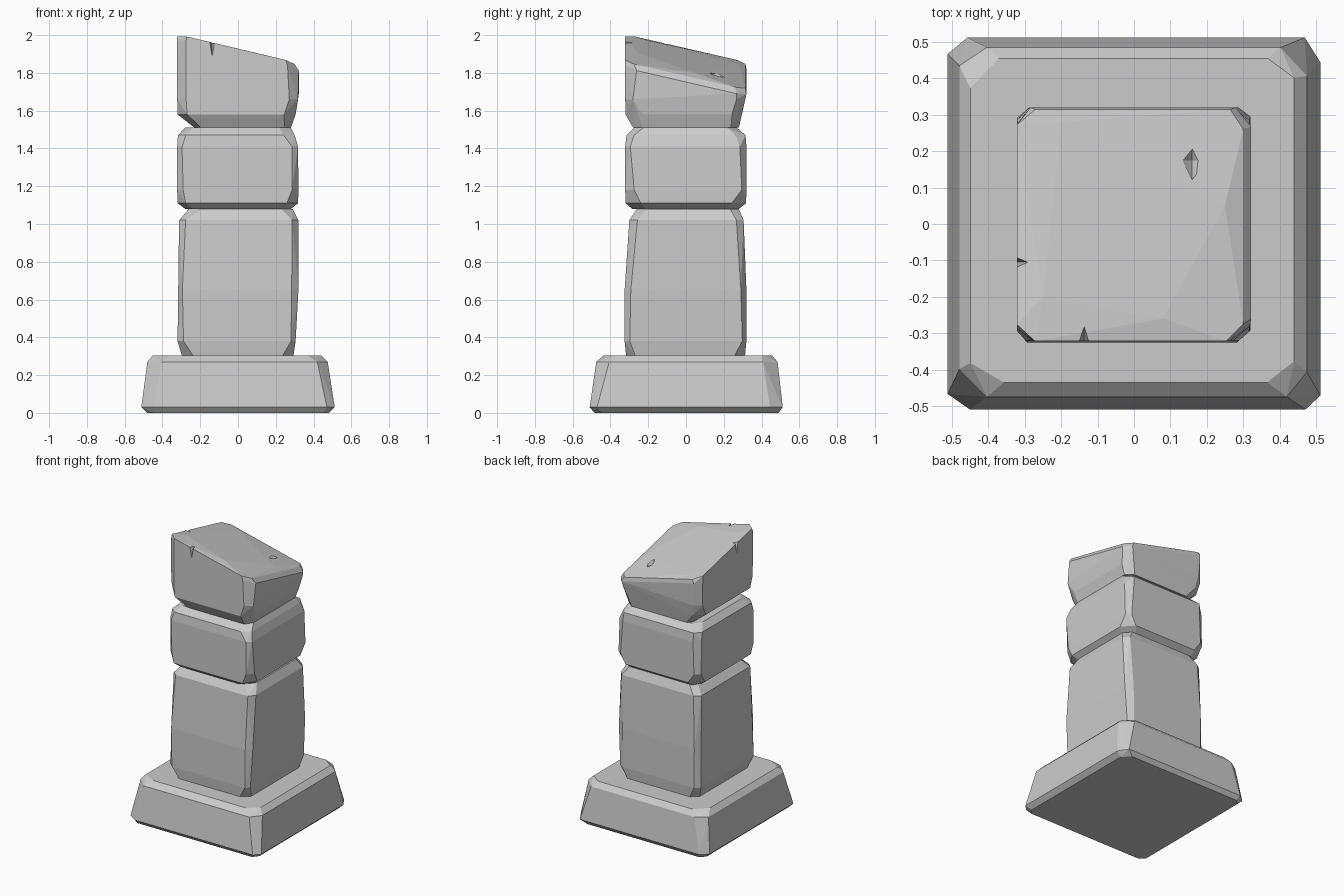
import bpy
import bmesh
import random
from mathutils import Vector

random.seed(4)

cube = bpy.data.objects.get("Cube")
if cube:
    bpy.data.objects.remove(cube, do_unlink=True)

stone_grey = bpy.data.materials.new("stone_grey")
stone_grey.use_nodes = True
colour = (0.6, 0.6, 0.6, 1)
stone_grey.diffuse_color = colour
stone_grey.node_tree.nodes["Principled BSDF"].inputs["Base Color"].default_value = colour


def ring(z, left, right, front, back, chip):
    """Rectangle with unevenly chipped corners; z is a height or a function of x and y."""
    points = []
    for x, sx in ((left, 1), (right, -1)):
        for y, sy in ((front, 1), (back, -1)):
            a = chip * random.uniform(0.7, 1.4)
            b = chip * random.uniform(0.7, 1.4)
            points += [(x + sx * a, y), (x, y + sy * b)]
    return [Vector((x, y, z(x, y) if callable(z) else z)) for x, y in points]


def hull(name, points):
    """Faceted block wrapped around the points."""
    bm = bmesh.new()
    for p in points:
        bm.verts.new(p)
    result = bmesh.ops.convex_hull(bm, input=bm.verts)
    loose = {g for g in result["geom_interior"] + result["geom_unused"]
             if isinstance(g, bmesh.types.BMVert)}
    bmesh.ops.delete(bm, geom=list(loose), context="VERTS")
    bmesh.ops.dissolve_limit(bm, angle_limit=0.03, verts=bm.verts, edges=bm.edges)
    bmesh.ops.recalc_face_normals(bm, faces=bm.faces)
    mesh = bpy.data.meshes.new(name)
    bm.to_mesh(mesh)
    bm.free()
    mesh.materials.append(stone_grey)
    obj = bpy.data.objects.new(name, mesh)
    bpy.context.collection.objects.link(obj)
    return obj


def block(name, *rings):
    return hull(name, [p for r in rings for p in ring(*r)])


# Wide tapered foot
block("base_slab",
      (0, -0.48, 0.48, -0.485, 0.49, 0.04),
      (0.03, -0.512, 0.512, -0.51, 0.512, 0.05),
      (0.27, -0.48, 0.475, -0.475, 0.485, 0.06),
      (0.305, -0.45, 0.44, -0.435, 0.455, 0.07))

# Tall lower shaft
block("lower_shaft",
      (0.28, -0.29, 0.29, -0.315, 0.31, 0.05),
      (0.38, -0.32, 0.305, -0.325, 0.32, 0.03),
      (0.65, -0.32, 0.32, -0.325, 0.32, 0.035),
      (1.02, -0.312, 0.32, -0.3, 0.305, 0.035),
      (1.08, -0.26, 0.29, -0.26, 0.28, 0.05))

# Squat middle stone
block("middle_stone",
      (1.08, -0.28, 0.28, -0.285, 0.28, 0.05),
      (1.11, -0.32, 0.318, -0.32, 0.318, 0.06),
      (1.18, -0.322, 0.32, -0.322, 0.32, 0.035),
      (1.41, -0.322, 0.318, -0.322, 0.32, 0.035),
      (1.47, -0.318, 0.3, -0.315, 0.315, 0.05),
      (1.51, -0.28, 0.28, -0.275, 0.27, 0.05))


# Broken top stone with a sloping, slightly bulging fracture
def slope(x, y):
    return 1.88 - 0.24 * x - 0.23 * y - 0.15 * (x * x + y * y)


cap_points = ring(1.51, -0.23, 0.28, -0.28, 0.28, 0.04)
cap_points += ring(1.58, -0.32, 0.305, -0.32, 0.295, 0.07)
cap_points += ring(1.66, -0.322, 0.318, -0.322, 0.31, 0.035)
cap_points += ring(lambda x, y: slope(x, y) - 0.025, -0.322, 0.322, -0.322, 0.32, 0.045)
cap_points += ring(slope, -0.322, 0.3, -0.322, 0.315, 0.04)
cap_points += [Vector((x, y, slope(x, y)))
               for x, y in ((-0.25, -0.2), (0.08, -0.26), (-0.2, 0.28), (0.25, 0.05))]
cap = hull("broken_cap", cap_points)

# Small cracks chipped into the cap: centre x, y, then half sizes
cracks = (("top_crack", 0.16, 0.175, (0.026, 0.07, 0.03)),
          ("front_crack", -0.137, -0.322, (0.014, 0.045, 0.08)),
          ("side_crack", -0.322, -0.105, (0.035, 0.015, 0.08)))
cutters = []
for name, x, y, size in cracks:
    centre = Vector((x, y, slope(x, y)))
    tips = []
    for axis in range(3):
        offset = Vector()
        offset[axis] = size[axis]
        tips += [centre + offset, centre - offset]
    cutter = hull(name + "_cutter", tips)
    cutter.hide_render = True
    cutters.append(cutter)
    cut = cap.modifiers.new(name, "BOOLEAN")
    cut.operation = "DIFFERENCE"
    cut.solver = "EXACT"
    cut.object = cutter

# Bake the cracks and discard the cutters
bpy.context.view_layer.update()
graph = bpy.context.evaluated_depsgraph_get()
baked = bpy.data.meshes.new_from_object(cap.evaluated_get(graph))
cap.modifiers.clear()
cap.data = baked
for cutter in cutters:
    bpy.data.objects.remove(cutter, do_unlink=True)
